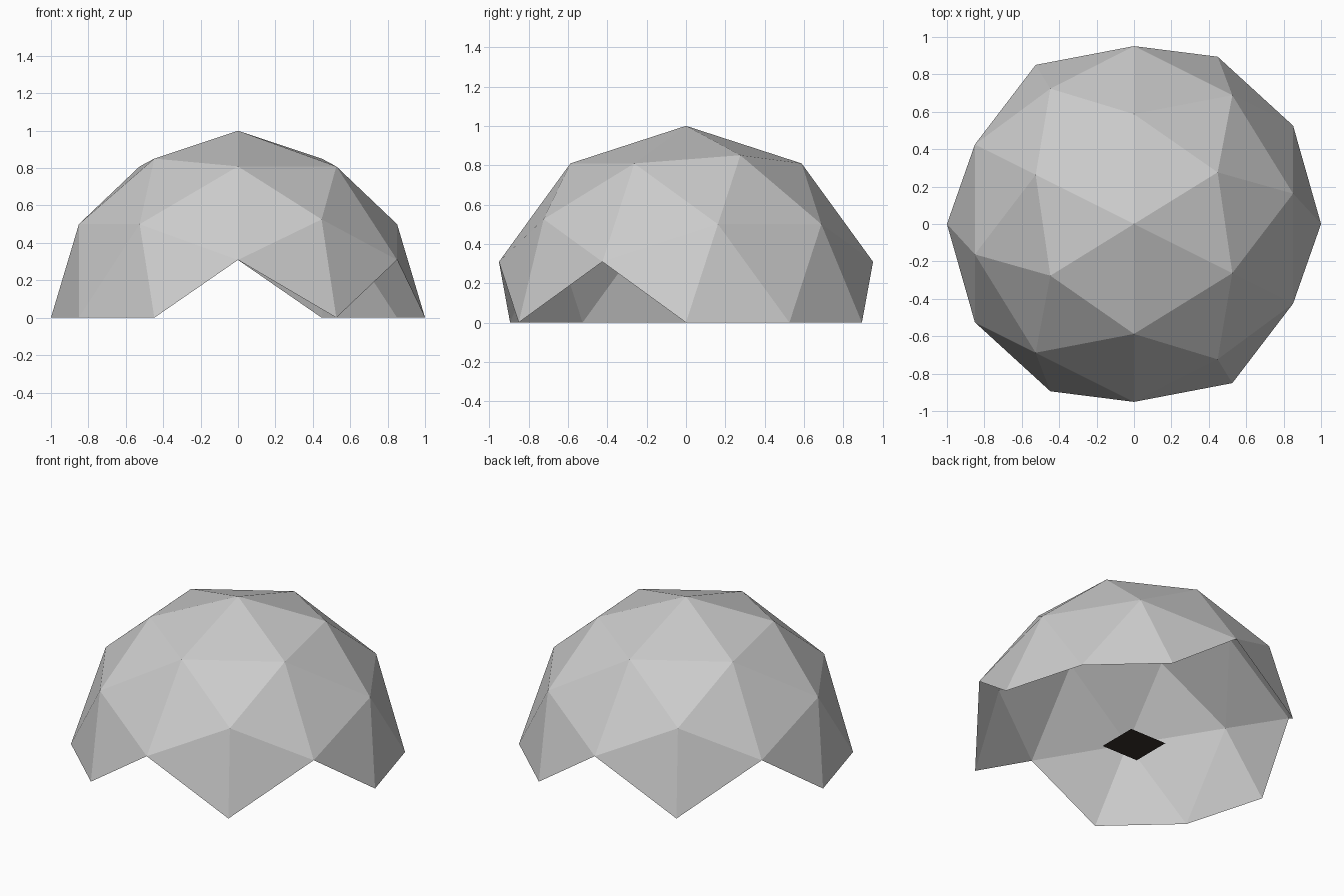
import bpy, bmesh, math
from mathutils import Matrix, Vector

cube = bpy.data.objects.get("Cube")
if cube:
    bpy.data.objects.remove(cube, do_unlink=True)


def make_material(name, colour):
    mat = bpy.data.materials.new(name)
    mat.use_nodes = True
    mat.diffuse_color = colour
    mat.node_tree.nodes["Principled BSDF"].inputs["Base Color"].default_value = colour
    return mat


def add_object(name, bm, mat):
    mesh = bpy.data.meshes.new(name)
    bm.to_mesh(mesh)
    bm.free()
    mesh.materials.append(mat)
    obj = bpy.data.objects.new(name, mesh)
    bpy.context.collection.objects.link(obj)
    return obj


light_grey = make_material("light grey", (0.6, 0.6, 0.6, 1))
dark_brown = make_material("dark brown", (0.04, 0.028, 0.024, 1))

# Geodesic dome: sphere turned so an edge midpoint is the apex
bm = bmesh.new()
bmesh.ops.create_icosphere(bm, subdivisions=2, radius=1)
pole = max(bm.verts, key=lambda v: v.co.z)
apex = pole.link_edges[0].other_vert(pole).co.normalized()
along = (pole.co - apex * pole.co.dot(apex)).normalized()
turn = Matrix((along, apex.cross(along), apex)).to_4x4()
spin = Matrix.Rotation(math.atan((math.sqrt(5) - 1) / 2), 4, "Z")
bmesh.ops.transform(bm, matrix=spin @ turn, verts=bm.verts)

# Only whole panels above the ground stay, which leaves four doorways
low = [v for v in bm.verts if v.co.z < -0.01]
bmesh.ops.delete(bm, geom=low, context="VERTS")
for v in bm.verts:
    if abs(v.co.z) < 0.01:
        v.co.z = 0
add_object("dome_shell", bm, light_grey)

# Small square plate on the ground in the middle
bm = bmesh.new()
bmesh.ops.create_grid(bm, x_segments=1, y_segments=1, size=0.133)
add_object("floor_plate", bm, dark_brown)
